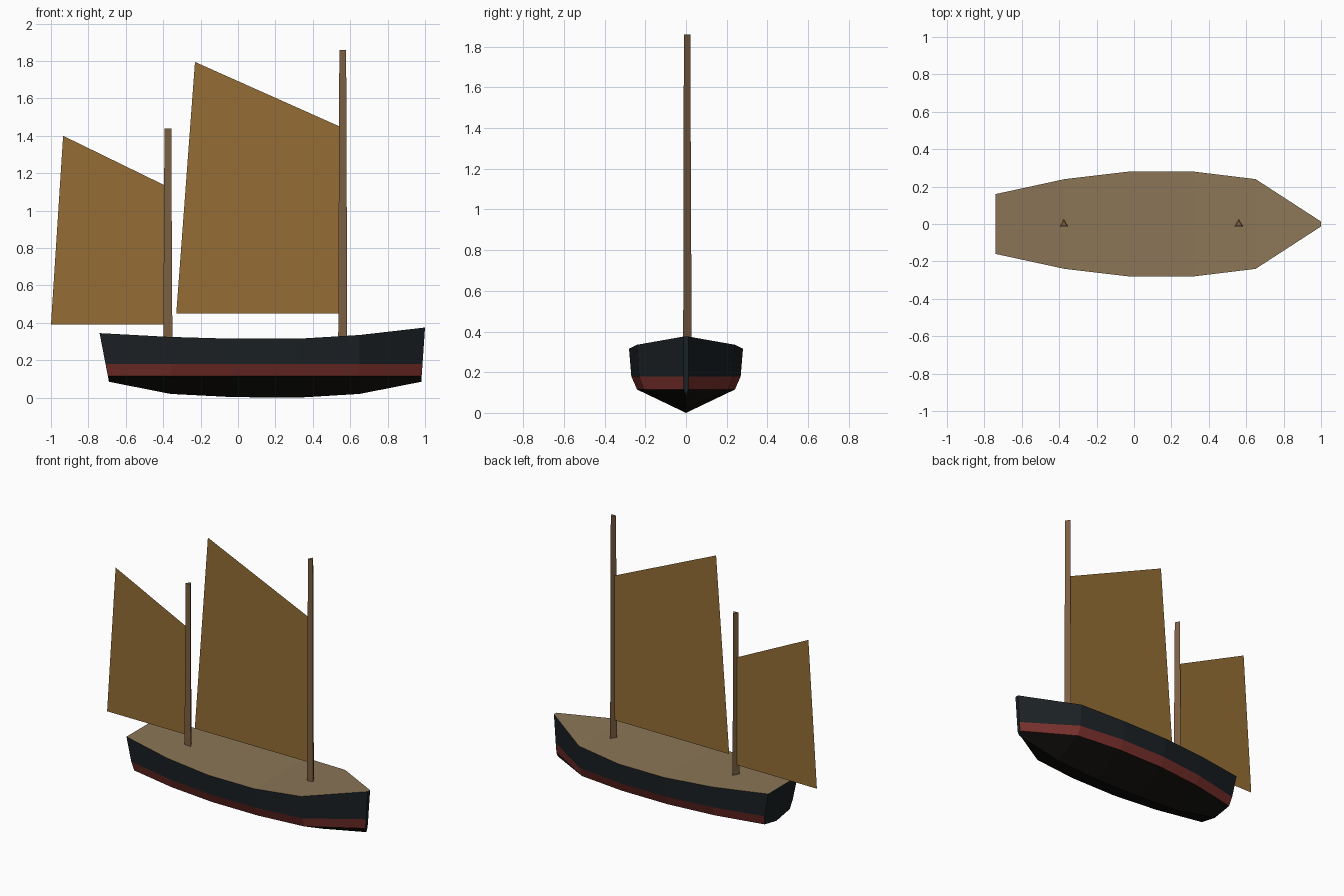
import bpy, bmesh

if "Cube" in bpy.data.objects:
    bpy.data.objects.remove(bpy.data.objects["Cube"])


def material(name, rgb):
    m = bpy.data.materials.new(name)
    m.diffuse_color = (*rgb, 1)
    m.use_nodes = True
    m.node_tree.nodes["Principled BSDF"].inputs["Base Color"].default_value = m.diffuse_color
    return m


TOPSIDE = material("dark_paint", (0.011, 0.015, 0.018))
STRIPE = material("red_paint", (0.19, 0.03, 0.025))
BOTTOM = material("black_tar", (0.007, 0.006, 0.005))
DECK = material("deck_wood", (0.26, 0.18, 0.095))
SPAR = material("spar_wood", (0.20, 0.115, 0.055))
CANVAS = material("tan_canvas", (0.30, 0.155, 0.035))


def add_object(name, bm, mats):
    me = bpy.data.meshes.new(name)
    bm.to_mesh(me)
    bm.free()
    for m in mats:
        me.materials.append(m)
    ob = bpy.data.objects.new(name, me)
    bpy.context.collection.objects.link(ob)
    return ob


# Hull stations: x at sheer, x at keel, half beam, sheer z, keel z
stations = [
    (-0.74, -0.69, 0.16, 0.345, 0.085),
    (-0.37, -0.36, 0.24, 0.325, 0.02),
    (-0.03, -0.03, 0.28, 0.315, 0.003),
    (0.32, 0.32, 0.28, 0.315, 0.0),
    (0.65, 0.65, 0.24, 0.335, 0.02),
    (1.00, 0.98, 0.013, 0.375, 0.085),
]
bm = bmesh.new()
rings = []
for xs, xk, beam, sheer, keel in stations:
    half = []
    for z, w in ((sheer, 1), (0.18, 0.96), (0.115, 0.86), (keel, 0)):
        t = (z - keel) / (sheer - keel)
        half.append((xk + (xs - xk) * t, beam * w, z))
    ring = half + [(x, -y, z) for x, y, z in half[-2::-1]]
    rings.append([bm.verts.new(p) for p in ring])

# Side bands (dark, red, black, mirrored) and deck close each bay
bands = [0, 1, 2, 2, 1, 0, 3]
for a, b in zip(rings, rings[1:]):
    for i, slot in enumerate(bands):
        j = (i + 1) % 7
        bm.faces.new((a[i], a[j], b[j], b[i])).material_index = slot

# Transom and stem
bm.faces.new(rings[0])
bm.faces.new(rings[-1])
bmesh.ops.recalc_face_normals(bm, faces=bm.faces)
add_object("hull", bm, [TOPSIDE, STRIPE, BOTTOM, DECK])


# Three-sided tapered masts
def mast(name, x, top):
    base = 0.29
    bm = bmesh.new()
    bmesh.ops.create_cone(bm, cap_ends=True, segments=3, radius1=0.028,
                          radius2=0.021, depth=top - base)
    add_object(name, bm, [SPAR]).location = (x, 0, (top + base) / 2)


mast("main_mast", 0.56, 1.86)
mast("mizzen_mast", -0.375, 1.44)


# Flat four-cornered sails
def sail(name, corners):
    bm = bmesh.new()
    bm.faces.new([bm.verts.new((x, 0, z)) for x, z in corners])
    add_object(name, bm, [CANVAS])


sail("main_sail", [(-0.33, 0.45), (0.55, 0.45), (0.55, 1.447), (-0.23, 1.795)])
sail("mizzen_sail", [(-1.0, 0.39), (-0.385, 0.39), (-0.385, 1.132), (-0.935, 1.40)])
